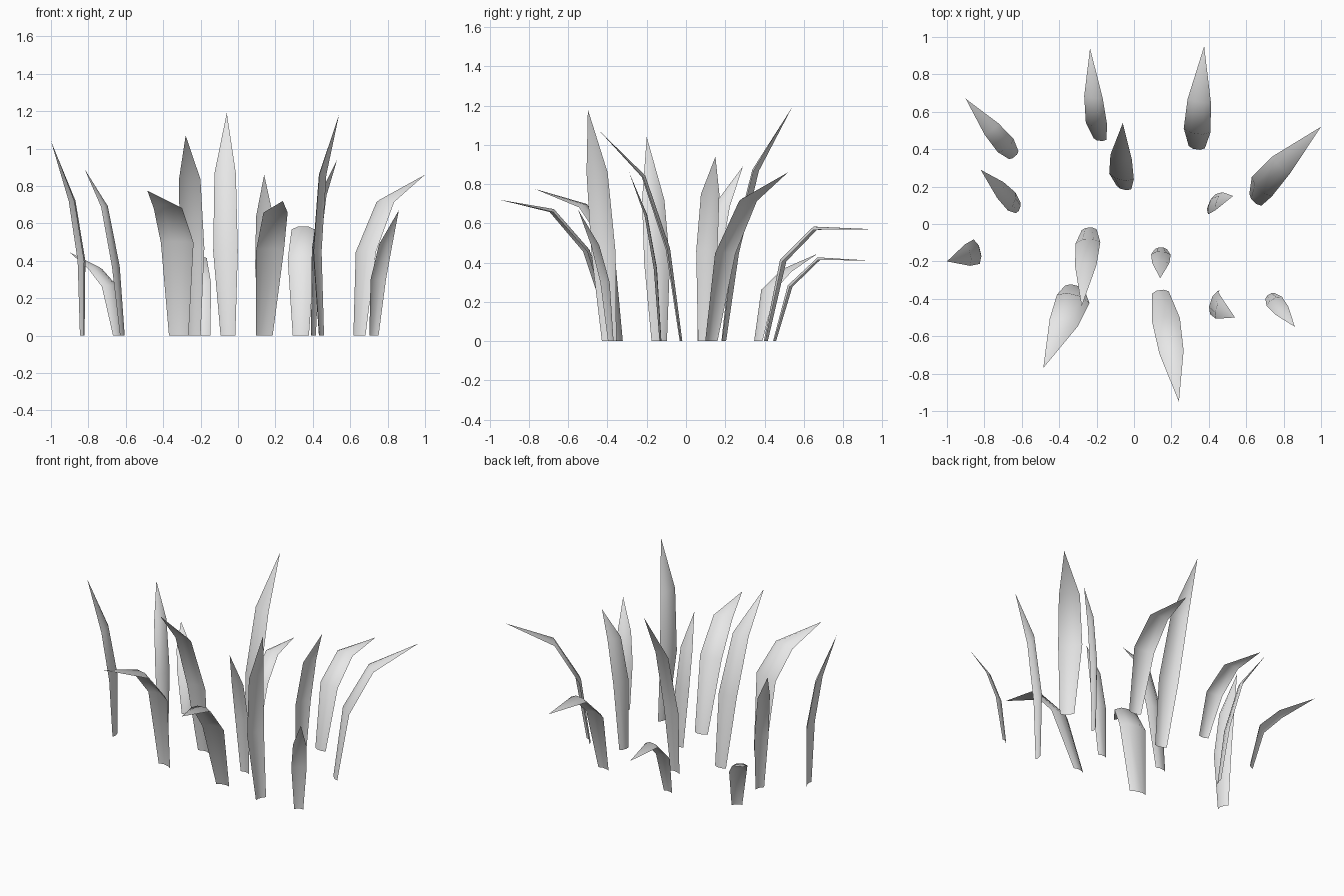
import bpy
import bmesh
from math import radians
from mathutils import Matrix, Vector

if "Cube" in bpy.data.objects:
    bpy.data.objects.remove(bpy.data.objects["Cube"], do_unlink=True)

# One plain material for all blades
grey = bpy.data.materials.new("pale_grey")
grey.use_nodes = True
colour = (0.8, 0.8, 0.8, 1)
grey.diffuse_color = colour
grey.node_tree.nodes["Principled BSDF"].inputs["Base Color"].default_value = colour

REACH = (0, 0.16, 0.46)        # how far each row has moved from base to tip
TAPER = (0.6, 1, 0.87)         # width of each row
ARCH = ((-1, 0), (-0.45, 1), (0.45, 1), (1, 0))   # folded cross-section


def blade(name, base, tip, heights, width, facing, sway=(0, 0)):
    """A bent, arched leaf that ends in a point; facing turns its width about z,
    sway shifts its two middle rows."""
    base, tip = Vector(base), Vector(tip)
    low, high, top = heights
    spine = [base.lerp(tip, r).to_3d() for r in REACH] + [tip.to_3d()]
    for point, z in zip(spine, (0, low, high, top)):
        point.z = z
    for point in spine[1:-1]:
        point += Vector(sway).to_3d()
    across = Matrix.Rotation(radians(facing), 3, "Z") @ Vector((1, 0, 0))
    lean = (tip - base).to_3d()

    bm = bmesh.new()
    rows = []
    for i, taper in enumerate(TAPER):
        # The ridge lies on the upper side, away from the lean
        along = spine[i + 1] - spine[max(i - 1, 0)]
        if i == 0:
            along = Vector((0, 0, 1))
        ridge = along.cross(across).normalized()
        if ridge.dot(lean) > 0:
            ridge.negate()
        half = width * taper / 2
        rows.append([bm.verts.new(spine[i] + across * half * s
                                  + ridge * half * 0.27 * (h - 0.5))
                     for s, h in ARCH])
    point = bm.verts.new(spine[-1])

    for lower, upper in zip(rows, rows[1:]):
        for a, b, c, d in zip(lower, lower[1:], upper[1:], upper):
            bm.faces.new((a, b, c, d))
    for a, b in zip(rows[-1], rows[-1][1:]):
        bm.faces.new((a, b, point))
    bmesh.ops.recalc_face_normals(bm, faces=bm.faces)
    bm.normal_update()
    # Turn the ridge side outward
    if sum(f.normal.dot(lean) for f in bm.faces) > 0:
        bmesh.ops.reverse_faces(bm, faces=bm.faces)
    for face in bm.faces:
        face.smooth = True

    mesh = bpy.data.meshes.new(name)
    bm.to_mesh(mesh)
    bm.free()
    mesh.materials.append(grey)
    bpy.context.collection.objects.link(bpy.data.objects.new(name, mesh))


# Back blades
blade("back_right_short_blade", (-.64, .365), (-.9, .67), (.265, .36, .445), .11, 40)
blade("back_right_drooping_blade", (-.183, .45), (-.235, .94), (.28, .42, .41), .115, -7,
      (-.01, 0))
blade("back_centre_tall_blade", (-.055, .19), (-.06, .54), (.45, .87, 1.19), .135, -13,
      (-.013, 0))
blade("back_left_drooping_blade", (.335, .405), (.375, .95), (.41, .575, .57), .145, -8,
      (-.005, 0))
blade("back_left_wide_blade", (.645, .125), (1, .52), (.45, .72, .86), .15, -44,
      (-.025, .005))

# Side blades
blade("right_slim_blade", (-.615, .085), (-.82, .29), (.37, .69, .89), .105, 68)
blade("right_tall_blade", (-.83, -.135), (-1, -.2), (.4, .72, 1.04), .135, 104,
      (.025, 0))
blade("left_upright_blade", (.4, .095), (.53, .15), (.46, .75, .94), .115, 70,
      (-.01, .005))

# Front blades
blade("front_right_tall_blade", (-.24, -.025), (-.28, -.44), (.47, .84, 1.07), .132, 3)
blade("front_right_wide_blade", (-.315, -.335), (-.485, -.77), (.5, .69, .775), .18, -14,
      (.02, .015))
blade("front_centre_slim_blade", (.145, -.13), (.14, -.29), (.37, .64, .86), .105, -2)
blade("front_centre_bent_blade", (.14, -.36), (.24, -.95), (.46, .665, .72), .15, 8,
      (.014, -.05))
blade("front_left_tall_blade", (.443, -.39), (.54, -.5), (.45, .86, 1.18), .13, 72,
      (-.04, -.01))
blade("front_left_short_blade", (.725, -.38), (.86, -.55), (.3, .49, .67), .095, 30)
